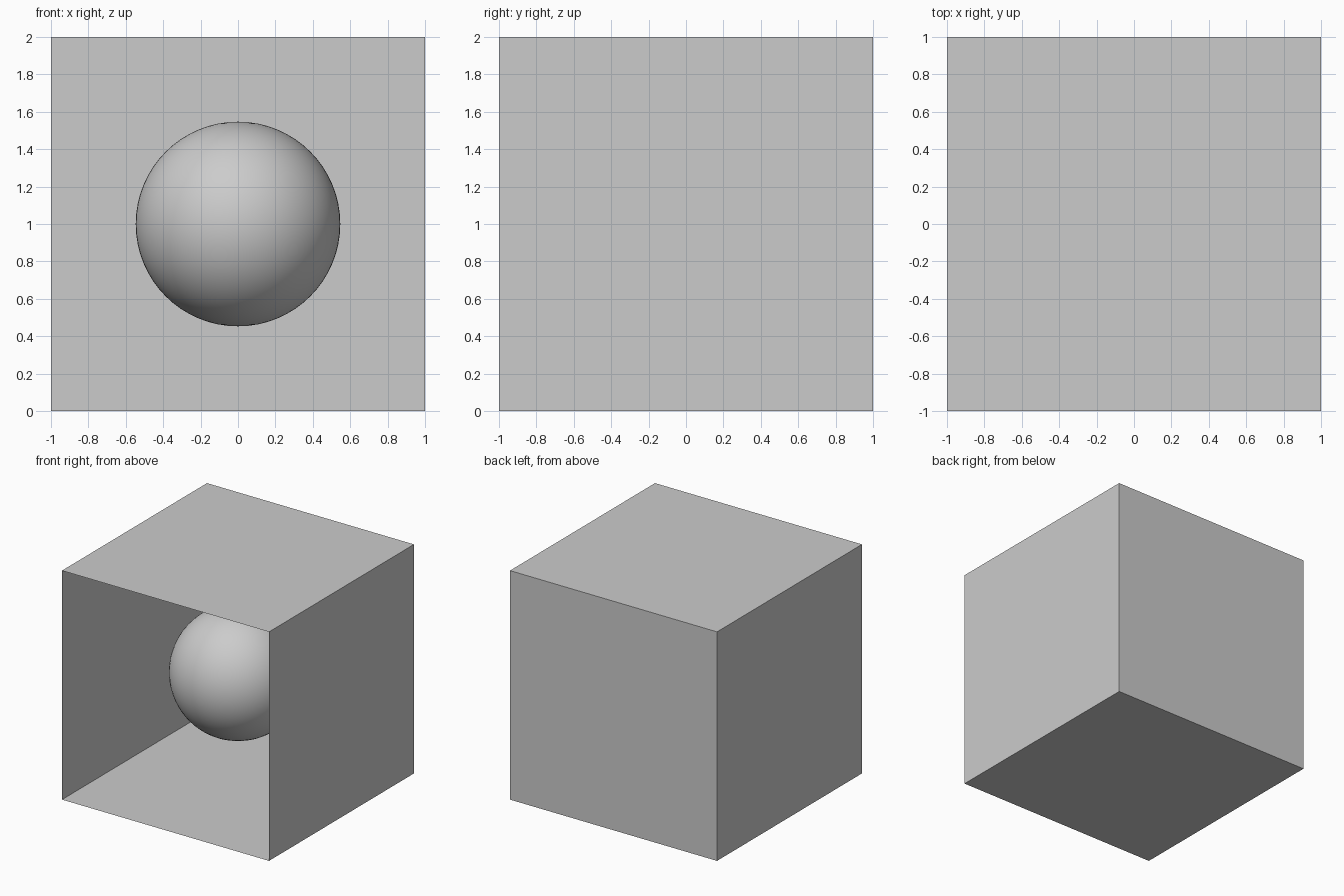
import bpy, bmesh

if "Cube" in bpy.data.objects:
    bpy.data.objects.remove(bpy.data.objects["Cube"])

# Thin-walled box, open at the front
bpy.ops.mesh.primitive_cube_add(size=2, location=(0, 0, 1))
box = bpy.context.object
box.name = "open_box"
bm = bmesh.new()
bm.from_mesh(box.data)
front = [f for f in bm.faces if f.normal.y < -0.9]
bmesh.ops.delete(bm, geom=front, context='FACES_ONLY')
bm.to_mesh(box.data)
bm.free()

# Smooth ball floating in the middle
bpy.ops.mesh.primitive_uv_sphere_add(segments=64, ring_count=32, radius=0.547, location=(0, 0, 1))
ball = bpy.context.object
ball.name = "ball"
bpy.ops.object.shade_smooth()
